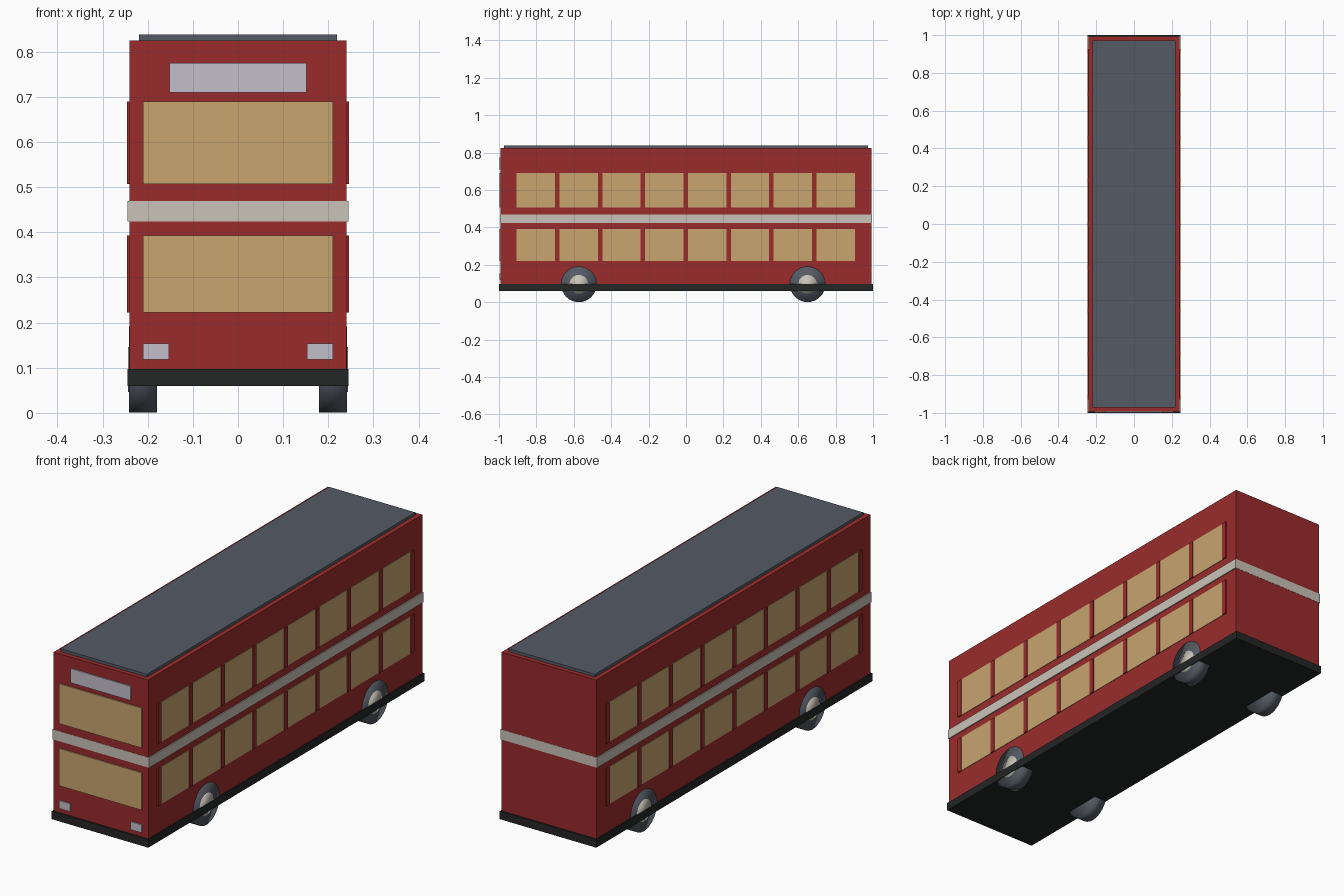
import bpy, math

if "Cube" in bpy.data.objects:
    bpy.data.objects.remove(bpy.data.objects["Cube"])


def mat(name, rgb):
    m = bpy.data.materials.new(name)
    m.diffuse_color = (*rgb, 1)
    m.use_nodes = True
    m.node_tree.nodes["Principled BSDF"].inputs["Base Color"].default_value = m.diffuse_color
    return m


RED = mat("red paint", (0.323, 0.024, 0.025))
GLASS = mat("warm window", (0.578, 0.376, 0.159))
CREAM = mat("cream", (0.584, 0.552, 0.479))
LILAC = mat("pale lamp", (0.546, 0.521, 0.597))
BLACK = mat("black skirt", (0.017, 0.019, 0.018))
GREY = mat("slate grey", (0.091, 0.105, 0.130))


def box(name, x, y, z, m):
    """Box from (min, max) ranges on each axis."""
    bpy.ops.mesh.primitive_cube_add(size=1, location=[(a + b) / 2 for a, b in (x, y, z)])
    o = bpy.context.object
    o.name = name
    o.scale = [b - a for a, b in (x, y, z)]
    bpy.ops.object.transform_apply(location=False, rotation=False, scale=True)
    o.data.materials.append(m)
    return o


def disc(name, r, x0, x1, y, z, m):
    """Smooth cylinder along x."""
    bpy.ops.mesh.primitive_cylinder_add(vertices=32, radius=r, depth=abs(x1 - x0),
                                        location=((x0 + x1) / 2, y, z),
                                        rotation=(0, math.pi / 2, 0))
    o = bpy.context.object
    o.name = name
    o.data.materials.append(m)
    bpy.ops.object.shade_smooth()


# Main shell
box("body", (-0.24, 0.24), (-0.993, 0.993), (0.08, 0.825), RED)
box("roof", (-0.219, 0.219), (-0.972, 0.972), (0.82, 0.838), GREY)
box("skirt", (-0.245, 0.245), (-1, 1), (0.06, 0.097), BLACK)
box("stripe", (-0.245, 0.245), (-0.994, 0.994), (0.424, 0.47), CREAM)

DECKS = {"lower": (0.222, 0.393), "upper": (0.507, 0.69)}
PITCH, FIRST = 0.229, -0.917

# Side windows and the pillars between them
for deck, z in DECKS.items():
    for s in (-1, 1):
        for i in range(9):
            y = FIRST + i * PITCH
            box(deck + "_pillar", sorted((s * 0.238, s * 0.246)), (y - 0.012, y + 0.012), z, RED)
            if i < 8:
                box(deck + "_side_window", sorted((s * 0.238, s * 0.2425)),
                    (y + 0.012, y + PITCH - 0.012), z, GLASS)
    # Front window of this deck
    box(deck + "_front_window", (-0.21, 0.21), (-0.998, -0.99), z, GLASS)

# Blank front sign and headlights
box("front_sign", (-0.152, 0.152), (-0.998, -0.99), (0.71, 0.775), LILAC)
for s in (-1, 1):
    box("headlight", sorted((s * 0.153, s * 0.21)), (-0.998, -0.99), (0.118, 0.154), LILAC)

# Wheels and hubs
for s in (-1, 1):
    for y in (-0.573, 0.65):
        disc("wheel", 0.095, s * 0.18, s * 0.2415, y, 0.096, GREY)
        disc("hub", 0.05, s * 0.20, s * 0.2435, y, 0.096, CREAM)
